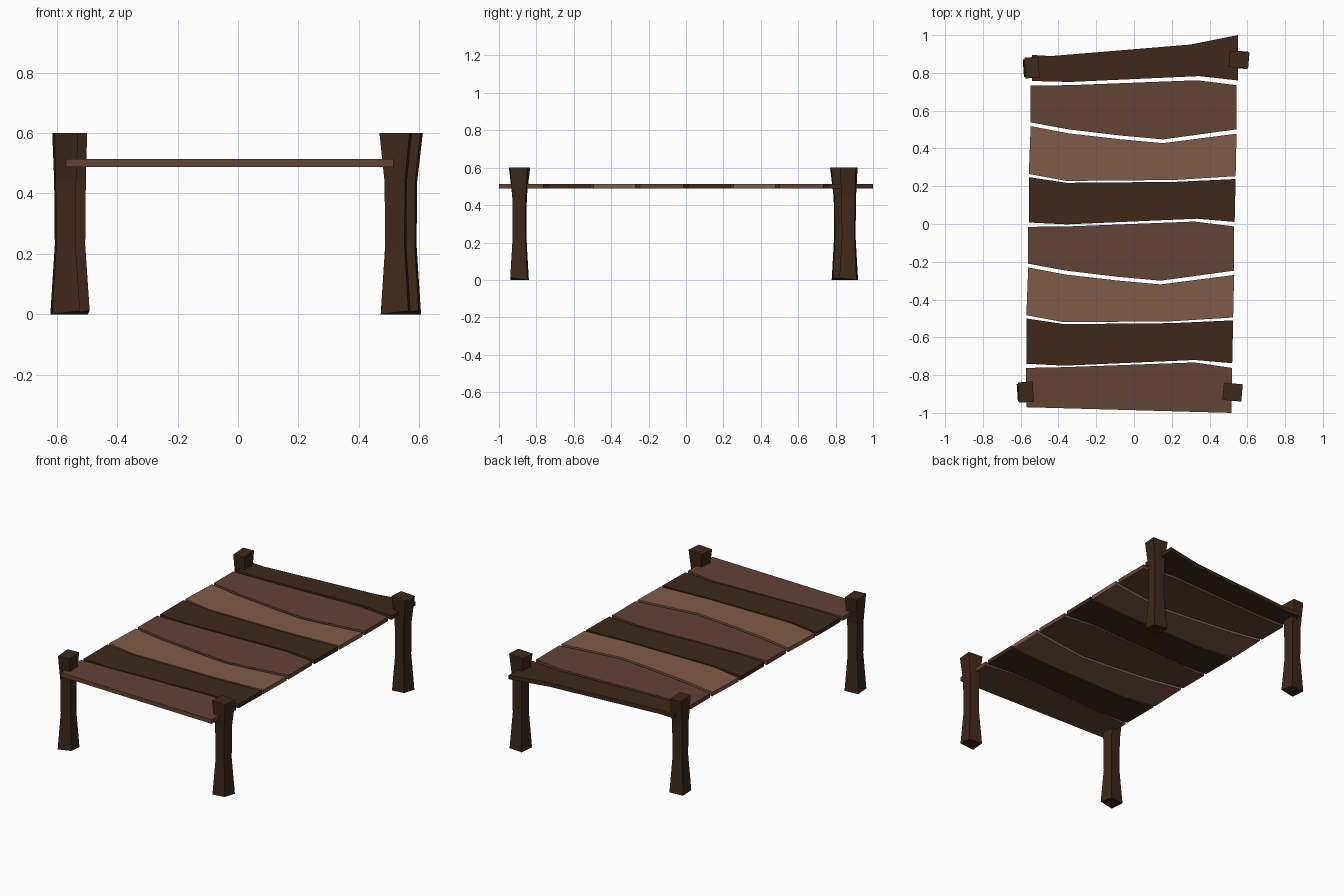
import bpy, bmesh
from math import radians, sin, cos

if "Cube" in bpy.data.objects:
    bpy.data.objects.remove(bpy.data.objects["Cube"])


def material(name, rgb):
    m = bpy.data.materials.new(name)
    m.diffuse_color = (*rgb, 1)
    m.use_nodes = True
    m.node_tree.nodes["Principled BSDF"].inputs["Base Color"].default_value = m.diffuse_color
    return m


DARK = material("dark wood", (0.047, 0.021, 0.009))
MEDIUM = material("red brown wood", (0.127, 0.054, 0.036))
LIGHT = material("light wood", (0.216, 0.105, 0.063))


def finish(bm, name, mat):
    bmesh.ops.recalc_face_normals(bm, faces=bm.faces)
    me = bpy.data.meshes.new(name)
    bm.to_mesh(me)
    bm.free()
    me.materials.append(mat)
    ob = bpy.data.objects.new(name, me)
    bpy.context.collection.objects.link(ob)


def plank(name, mat, front, back, dx=0, dy=0, z0=0.488, z1=0.514):
    """Extrude the outline between a front and a back edge line."""
    bm = bmesh.new()
    outline = front + back[::-1]
    face = bm.faces.new([bm.verts.new((x + dx, y + dy, z0)) for x, y in outline])
    ext = bmesh.ops.extrude_face_region(bm, geom=[face])
    top = [v for v in ext["geom"] if isinstance(v, bmesh.types.BMVert)]
    bmesh.ops.translate(bm, verts=top, vec=(0, 0, z1 - z0))
    finish(bm, name, mat)


def leg(name, centre, angle, top):
    """Four-sided post, pinched in the middle and flared at both ends."""
    bm = bmesh.new()
    rings = []
    levels = [(0, 0.046, 0.046), (0.23, 0.032, 0.034),
              (0.44, 0.034, 0.036), (0.6, *top)]
    c, s = cos(radians(angle)), sin(radians(angle))
    for z, hx, hy in levels:
        ring = []
        for sx, sy in ((-1, -1), (1, -1), (1, 1), (-1, 1)):
            x, y = sx * hx, sy * hy
            lift = 0.012 if z == 0 and (sx, sy) == (1, -1) else 0
            ring.append(bm.verts.new((centre[0] + c * x - s * y,
                                      centre[1] + s * x + c * y, z + lift)))
        rings.append(ring)
    for a, b in zip(rings, rings[1:]):
        for i in range(4):
            j = (i + 1) % 4
            bm.faces.new((a[i], a[j], b[j], b[i]))
    bm.faces.new(rings[0][::-1])
    bm.faces.new(rings[-1])
    finish(bm, name, DARK)


# Repeating three-plank pattern: edges of the dark, light and medium boards
dark_front = [(-.57, -.74), (-.37, -.75), (.32, -.72), (.52, -.737)]
dark_back = [(-.57, -.50), (-.37, -.53), (.20, -.525), (.525, -.51)]
light_front = [(-.57, -.483), (-.37, -.52), (.20, -.515), (.525, -.495)]
light_back = [(-.56, -.23), (-.36, -.268), (-.08, -.30), (.14, -.32), (.53, -.27)]
med_front = [(-.56, -.21), (-.36, -.247), (-.08, -.28), (.14, -.30), (.53, -.247)]
med_back = [(-.56, -.015), (-.35, -.013), (.32, .013), (.53, -.013)]

for i in range(2):
    dx, dy = 0.013 * i, 0.748 * i
    plank(f"dark_plank_{i + 1}", DARK, dark_front, dark_back, dx, dy)
    plank(f"light_plank_{i + 1}", LIGHT, light_front, light_back, dx, dy)
    plank(f"medium_plank_{i + 1}", MEDIUM, med_front, med_back, dx, dy)

# End boards
plank("front_end_plank", MEDIUM, [(-.57, -.97), (.515, -1.0)],
      [(-.573, -.762), (-.37, -.758), (.32, -.733), (.52, -.762)])
plank("back_end_plank", DARK, [(-.54, .757), (-.34, .752), (.345, .783), (.55, .76)],
      [(-.54, .895), (-.44, .889), (.30, .95), (.55, 1.0)])

# Legs
leg("front_left_leg", (-.572, -.89), 4, (.039, .054))
leg("front_right_leg", (.522, -.89), -5, (.050, .046))
leg("back_left_leg", (-.540, .828), 4, (.037, .055))
leg("back_right_leg", (.556, .870), -5, (.052, .043))
